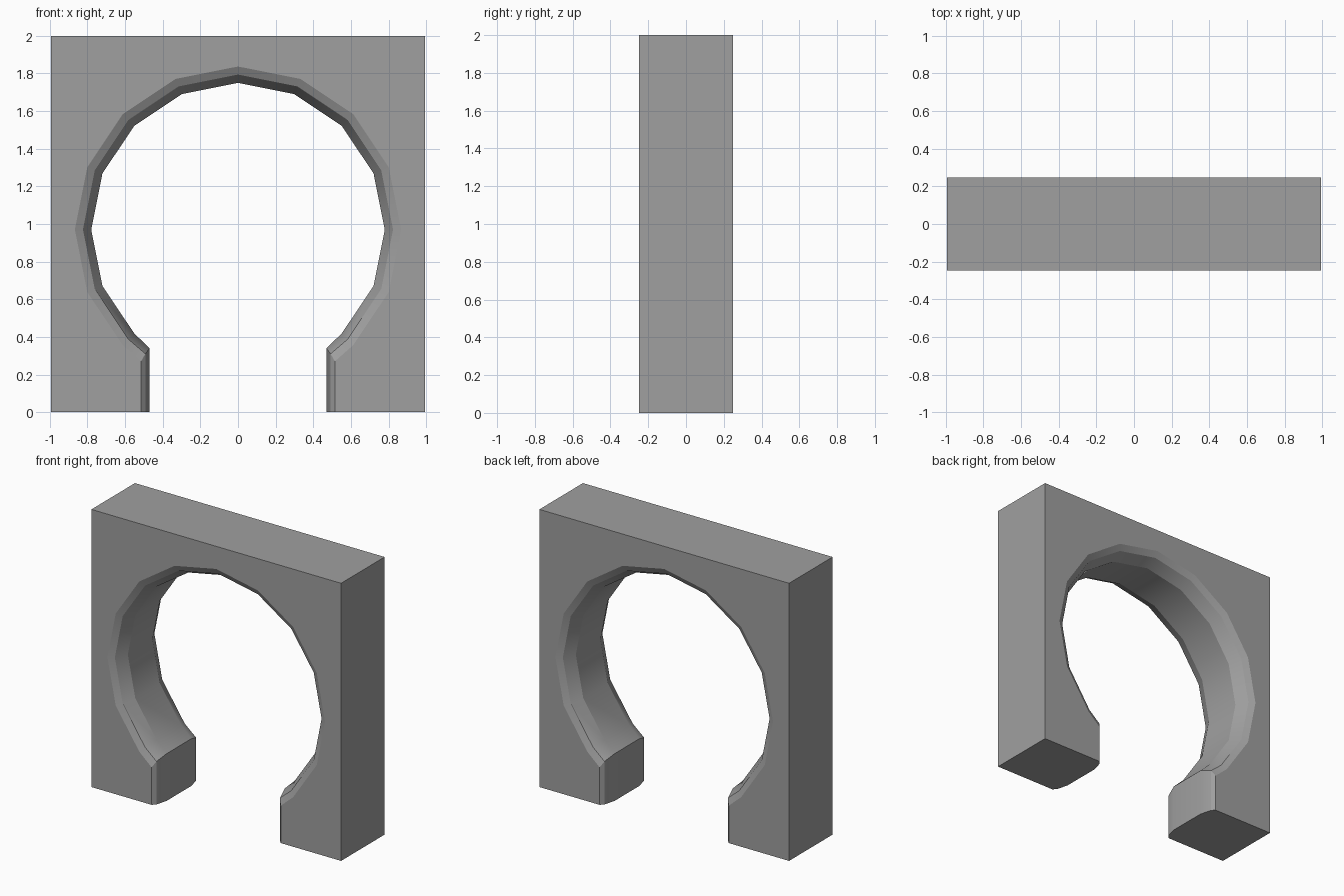
import bpy
import bmesh
from math import sin, cos, radians

cube = bpy.data.objects.get("Cube")
if cube:
    bpy.data.objects.remove(cube)

HALF_W, HEIGHT, HALF_D = 0.995, 2.0, 0.248
CENTRE_Z = 0.97

# One grey stone colour
stone = bpy.data.materials.new("stone_grey")
stone.use_nodes = True
colour = (0.35, 0.35, 0.35, 1)
stone.diffuse_color = colour
stone.node_tree.nodes["Principled BSDF"].inputs["Base Color"].default_value = colour


def opening(radius, jamb_x, jamb_top):
    """Keyhole outline from the left jamb foot, over the arch, to the right foot."""
    arch = [(radius * cos(radians(22.5 * i)), CENTRE_Z + radius * sin(radians(22.5 * i)))
            for i in range(-2, 11)]
    return ([(jamb_x, 0), (jamb_x, jamb_top)] + arch
            + [(-jamb_x, jamb_top), (-jamb_x, 0)])


bm = bmesh.new()


def add_loop(points, y):
    return [bm.verts.new((x, y, z)) for x, z in points]


# Rounded lip of the opening: radius, jamb x, jamb top, depth
lip = [(0.867, 0.515, 0.27, HALF_D),
       (0.824, 0.492, 0.31, HALF_D - 0.023),
       (0.78, 0.47, 0.34, 0.14)]
sections = [(*s[:3], -s[3]) for s in lip] + lip[::-1]
rings = [add_loop(opening(r, jx, jz), y) for r, jx, jz, y in sections]
for a, b in zip(rings, rings[1:]):
    for i in range(len(a) - 1):
        bm.faces.new((a[i], a[i + 1], b[i + 1], b[i]))

# Block around the opening: sides and top
frame = [(HALF_W, 0), (HALF_W, HEIGHT), (-HALF_W, HEIGHT), (-HALF_W, 0)]
front, back = add_loop(frame, -HALF_D), add_loop(frame, HALF_D)
for i in range(3):
    bm.faces.new((front[i], front[i + 1], back[i + 1], back[i]))

# Front and back faces, each split into strips that fan out to the block corners
for outer, ring in ((front, rings[0]), (back, rings[-1])):
    crown = len(ring) // 2
    bm.faces.new(outer[:2] + ring[crown::-1])
    bm.faces.new(outer[2:] + ring[:crown - 1:-1])
    bm.faces.new((outer[1], outer[2], ring[crown]))

# Undersides of the two feet
for corner, end in ((0, 0), (3, -1)):
    bm.faces.new([front[corner]] + [r[end] for r in rings] + [back[corner]])

bmesh.ops.recalc_face_normals(bm, faces=bm.faces)
mesh = bpy.data.meshes.new("keyhole_archway")
bm.to_mesh(mesh)
bm.free()
mesh.materials.append(stone)
arch = bpy.data.objects.new("keyhole_archway", mesh)
bpy.context.collection.objects.link(arch)

# Soft inner curve, crisp block edges
bpy.ops.object.select_all(action="DESELECT")
arch.select_set(True)
bpy.context.view_layer.objects.active = arch
bpy.ops.object.shade_smooth_by_angle(angle=radians(26))
weighted = arch.modifiers.new("flat_face_normals", "WEIGHTED_NORMAL")
weighted.keep_sharp = True
